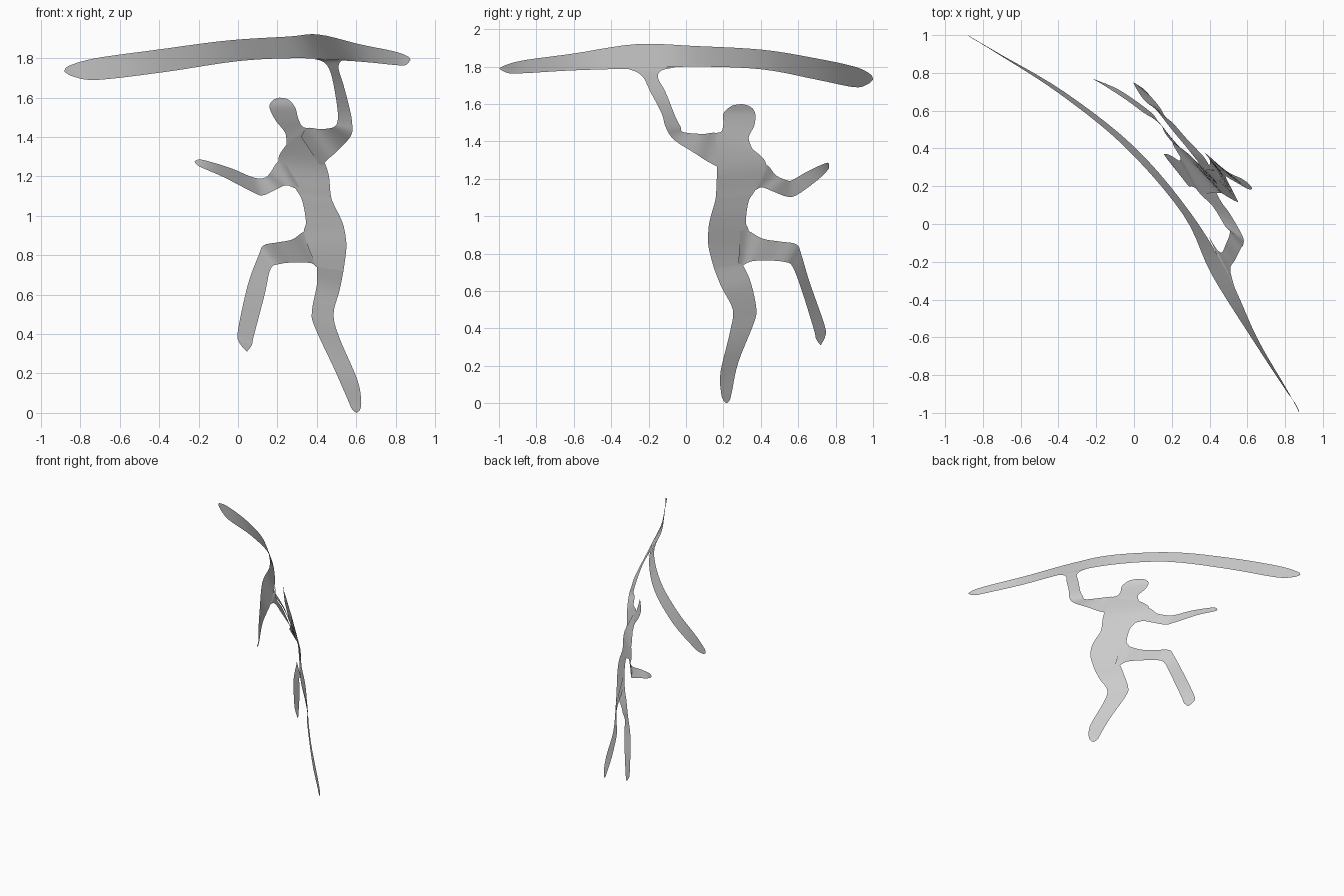
import bpy
from mathutils import Vector

grey = bpy.data.materials.new("plain_grey")
grey.diffuse_color = (0.6, 0.6, 0.6, 1)
STEPS = 5


def smooth_path(pts):
    """Catmull-Rom curve through the points."""
    p = [Vector(q) for q in pts]
    p = [p[0]] + p + [p[-1]]
    out = []
    for i in range(1, len(p) - 2):
        a, b, c, d = p[i - 1:i + 3]
        for s in range(STEPS):
            t = s / STEPS
            out.append(0.5 * (2 * b + (c - a) * t + (2 * a - 5 * b + 4 * c - d) * t * t
                              + (3 * b - a - 3 * c + d) * t ** 3))
    return out + [p[-1]]


def ribbon(name, rows):
    """Thin sheet between two edges; each row is x, y, z of both edges (or one tip)."""
    left = smooth_path([r[:3] for r in rows])
    right = smooth_path([r[-3:] for r in rows])
    n = len(left)
    faces = [(i, i + 1, n + i + 1, n + i) for i in range(n - 1)]
    mesh = bpy.data.meshes.new(name)
    mesh.from_pydata(left + right, [], faces)
    mesh.materials.append(grey)
    obj = bpy.data.objects.new(name, mesh)
    bpy.context.collection.objects.link(obj)
    # close the pointed tips
    bpy.context.view_layer.objects.active = obj
    obj.select_set(True)
    bpy.ops.object.mode_set(mode='EDIT')
    bpy.ops.mesh.select_all(action='SELECT')
    bpy.ops.mesh.remove_doubles(threshold=0.0005)
    bpy.ops.object.mode_set(mode='OBJECT')
    bpy.ops.object.shade_smooth()
    obj.select_set(False)


# long bowed board held overhead
ribbon("board", [
    (-.88, 1, 1.73),
    (-.86, .985, 1.76, -.83, .97, 1.705),
    (-.72, .90, 1.80, -.71, .90, 1.69),
    (-.395, .69, 1.845, -.37, .70, 1.73),
    (-.05, .41, 1.89, 0, .41, 1.785),
    (.26, .05, 1.91, .295, .065, 1.80),
    (.41, -.265, 1.92, .50, -.27, 1.79),
    (.62, -.60, 1.87, .65, -.60, 1.78),
    (.79, -.86, 1.835, .80, -.86, 1.765),
    (.86, -.96, 1.81, .85, -.95, 1.765),
    (.875, -1, 1.79)])

# arm reaching up to the board
ribbon("raised_arm", [
    (.32, .21, 1.40, .42, .20, 1.25),
    (.35, .16, 1.445, .46, .12, 1.29),
    (.42, .09, 1.44, .51, .05, 1.335),
    (.485, -.015, 1.45, .575, -.065, 1.41),
    (.505, -.03, 1.48, .578, -.11, 1.48),
    (.505, -.06, 1.54, .565, -.13, 1.55),
    (.485, -.11, 1.665, .535, -.19, 1.665),
    (.465, -.15, 1.74, .51, -.235, 1.75),
    (.435, -.13, 1.78, .525, -.31, 1.787),
    (.39, -.055, 1.795, .56, -.41, 1.795)])

# head and neck
ribbon("head", [
    (.21, .30, 1.60),
    (.175, .345, 1.585, .255, .245, 1.59),
    (.16, .37, 1.55, .29, .20, 1.55),
    (.19, .365, 1.485, .305, .20, 1.495),
    (.24, .335, 1.42, .325, .19, 1.455),
    (.245, .355, 1.36, .35, .16, 1.445)])

# torso down to the hips
ribbon("torso", [
    (.245, .355, 1.36, .35, .16, 1.445),
    (.205, .43, 1.275, .45, .165, 1.245),
    (.29, .37, 1.14, .47, .16, 1.11),
    (.325, .335, 1.08, .485, .15, 1.06),
    (.345, .32, .97, .52, .13, .99),
    (.335, .335, .92, .54, .12, .93),
    (.36, .32, .83, .55, .12, .84),
    (.40, .305, .74, .535, .15, .72)])

# arm trailing to the side
ribbon("trailing_arm", [
    (.25, .38, 1.25, .31, .34, 1.15),
    (.205, .43, 1.275, .29, .37, 1.14),
    (.165, .48, 1.22, .245, .405, 1.155),
    (.14, .53, 1.195, .195, .46, 1.135),
    (.10, .56, 1.19, .13, .54, 1.105),
    (.05, .59, 1.205, .085, .595, 1.115),
    (-.045, .66, 1.245, -.07, .705, 1.195),
    (-.185, .75, 1.285, -.195, .76, 1.25),
    (-.22, .765, 1.275)])

# leg carrying the weight
ribbon("standing_leg", [
    (.40, .305, .74, .535, .15, .72),
    (.40, .345, .65, .515, .19, .62),
    (.375, .375, .515, .485, .25, .50),
    (.39, .365, .435, .515, .235, .38),
    (.49, .28, .22, .605, .185, .17),
    (.56, .245, .06, .625, .187, .06),
    (.578, .235, .02, .618, .20, .015),
    (.60, .22, 0)])

# lifted leg bent at the knee
ribbon("bent_leg", [
    (.38, .29, .92, .43, .28, .75),
    (.335, .335, .92, .40, .305, .74),
    (.275, .41, .88, .37, .355, .76),
    (.20, .50, .865, .28, .45, .763),
    (.13, .59, .85, .21, .53, .755),
    (.105, .615, .80, .165, .57, .73),
    (.05, .66, .65, .135, .62, .60),
    (0, .74, .42, .08, .685, .39),
    (.005, .745, .36, .07, .695, .345),
    (.045, .72, .31)])
